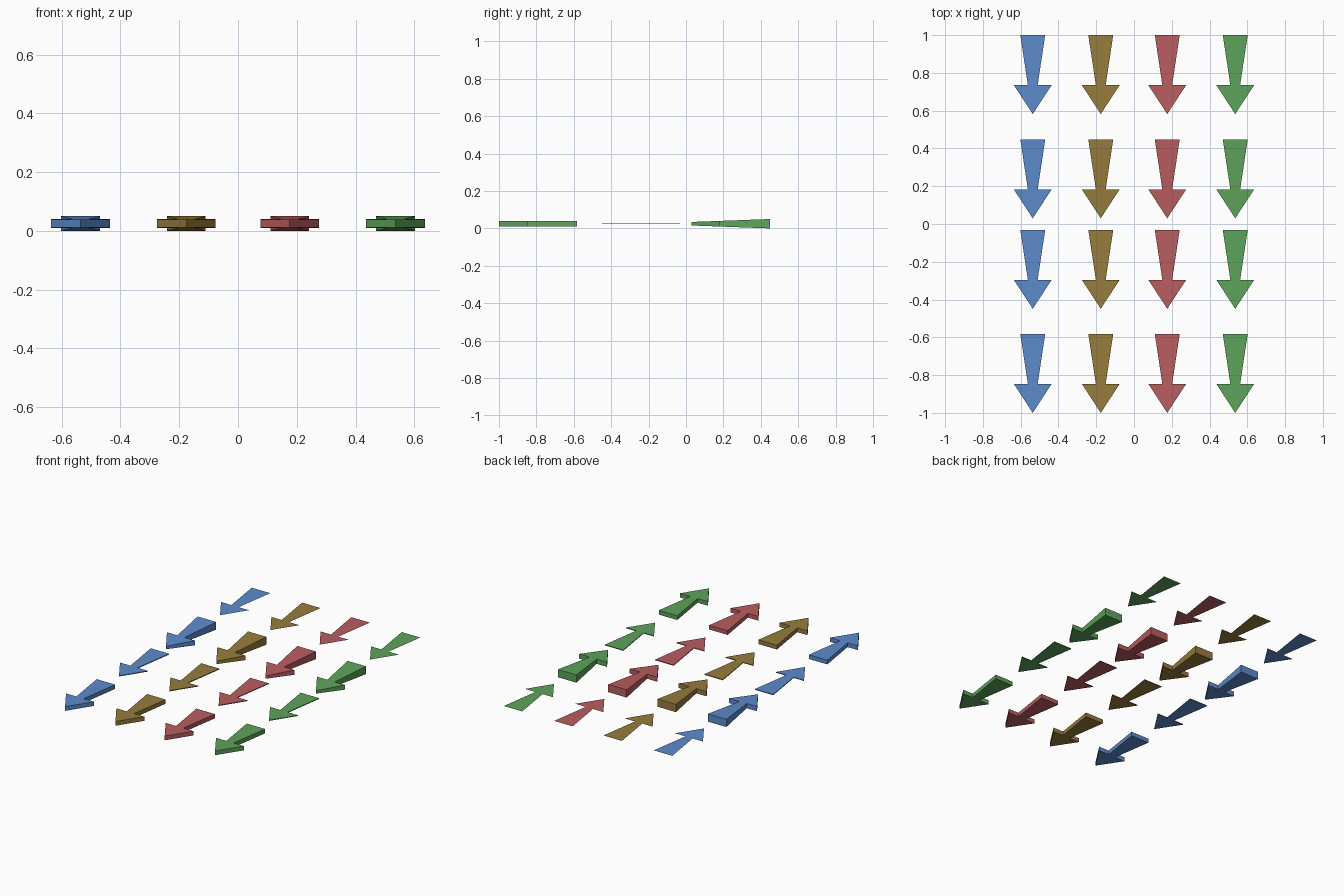
import bpy

if "Cube" in bpy.data.objects:
    bpy.data.objects.remove(bpy.data.objects["Cube"])

L = 0.418      # arrow length
ZC = 0.025     # mid height of every arrow

# Arrow outline: (x, distance ahead of the tip toward +y)
OUTLINE = [(0, 0), (0.1, 0.153), (0.026, 0.153), (0.066, L),
           (-0.066, L), (-0.026, 0.153), (-0.1, 0.153)]

COLOURS = [("blue", -0.536, (0.11, 0.26, 0.60, 1)),
           ("brown", -0.176, (0.31, 0.20, 0.045, 1)),
           ("red", 0.176, (0.49, 0.11, 0.115, 1)),
           ("green", 0.536, (0.11, 0.37, 0.105, 1))]

# Rows: name, tip y, half thickness at tip, half thickness at tail
ROWS = [("flat", 0.582, 0, 0),
        ("tapered", 0.03, 0.0095, 0.025),
        ("thin", -0.449, 0.0025, 0.0025),
        ("thick", -1.0, 0.0137, 0.0137)]


def arrow(name, x, tip, h0, h1, mat):
    n = len(OUTLINE)

    def layer(sign):
        return [(px, py, sign * (h0 + (h1 - h0) * py / L)) for px, py in OUTLINE]

    if h0 == 0:
        # single flat sheet
        verts, faces = layer(1), [range(n)]
    else:
        # top and bottom caps joined by side walls
        verts = layer(1) + layer(-1)
        faces = [range(n), range(2 * n - 1, n - 1, -1)]
        faces += [(i, n + i, n + (i + 1) % n, (i + 1) % n) for i in range(n)]
    me = bpy.data.meshes.new(name)
    me.from_pydata(verts, [], [list(f) for f in faces])
    me.materials.append(mat)
    ob = bpy.data.objects.new(name, me)
    ob.location = (x, tip, ZC)
    bpy.context.collection.objects.link(ob)


# Four coloured columns, one arrow of each thickness style per column
for colour, x, rgba in COLOURS:
    mat = bpy.data.materials.new(colour)
    mat.diffuse_color = rgba
    mat.use_nodes = True
    mat.node_tree.nodes["Principled BSDF"].inputs["Base Color"].default_value = mat.diffuse_color
    for row, tip, h0, h1 in ROWS:
        arrow(f"{colour}_{row}_arrow", x, tip, h0, h1, mat)
